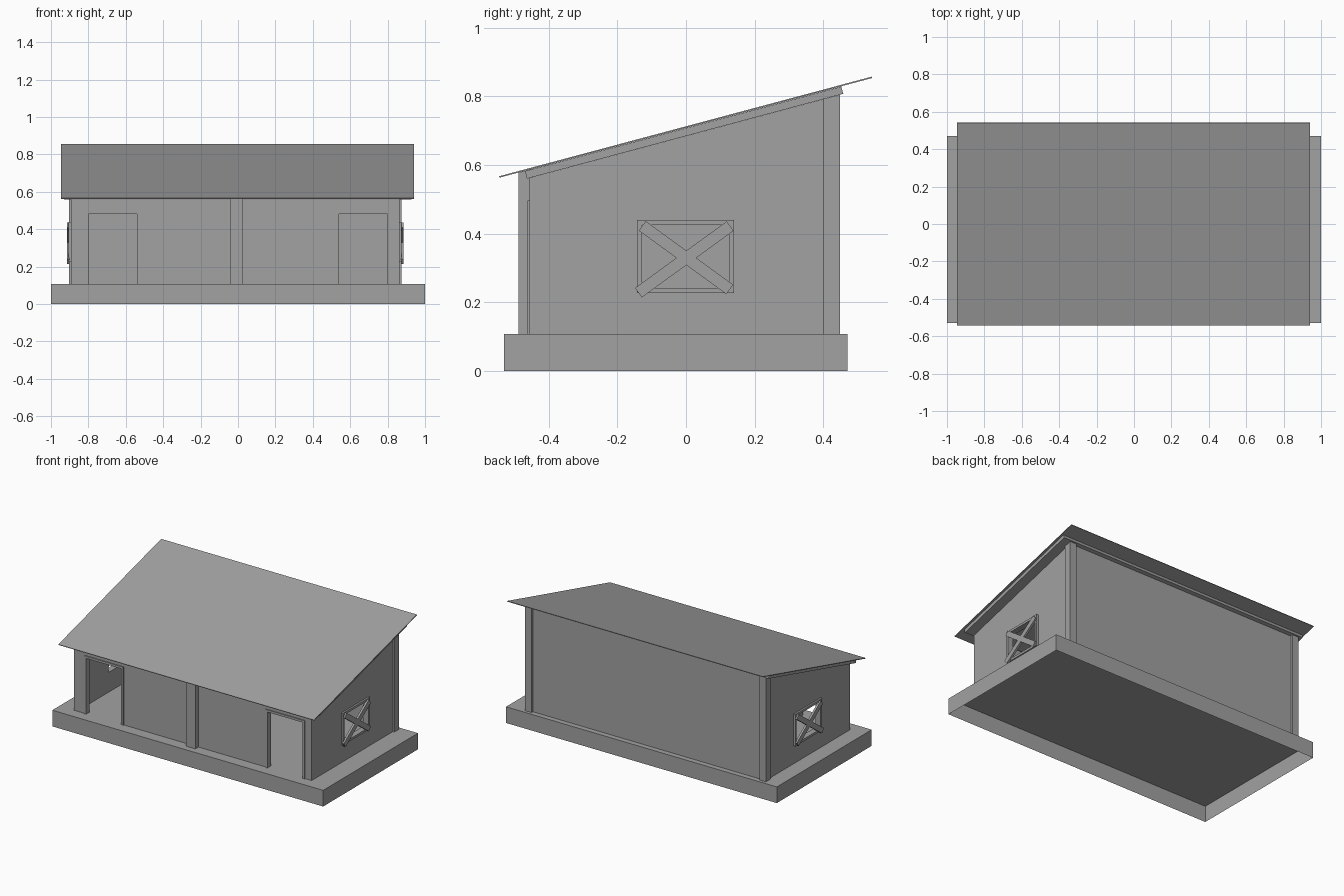
import bpy, bmesh, math
from mathutils import Matrix, Vector

if "Cube" in bpy.data.objects:
    bpy.data.objects.remove(bpy.data.objects["Cube"], do_unlink=True)

GREY = (0.36, 0.36, 0.36, 1)
mat = bpy.data.materials.new("plain grey")
mat.use_nodes = True
mat.diffuse_color = GREY
mat.node_tree.nodes["Principled BSDF"].inputs["Base Color"].default_value = GREY

FLOOR = 0.108
SLOPE = 0.268


def ceiling(y):
    return 0.684 + SLOPE * y


def finish(name, bm):
    bmesh.ops.recalc_face_normals(bm, faces=bm.faces)
    mesh = bpy.data.meshes.new(name)
    bm.to_mesh(mesh)
    bm.free()
    obj = bpy.data.objects.new(name, mesh)
    bpy.context.collection.objects.link(obj)
    mesh.materials.append(mat)
    return obj


def prism(name, outline, axis, start, end):
    """Extrude an outline (y, z) along x, or (x, z) along y."""
    bm = bmesh.new()
    place = (lambda a, b: (start, a, b)) if axis == "x" else (lambda a, b: (a, start, b))
    face = bm.faces.new([bm.verts.new(place(a, b)) for a, b in outline])
    out = bmesh.ops.extrude_face_region(bm, geom=[face], use_keep_orig=True)
    move = Vector((end - start, 0, 0)) if axis == "x" else Vector((0, end - start, 0))
    verts = [g for g in out["geom"] if isinstance(g, bmesh.types.BMVert)]
    bmesh.ops.translate(bm, vec=move, verts=verts)
    return finish(name, bm)


def box(name, x, y, z, turn=0.0):
    """Box from three (low, high) ranges, turned about its own x axis."""
    bm = bmesh.new()
    mid = Vector([(lo + hi) / 2 for lo, hi in (x, y, z)])
    size = [hi - lo for lo, hi in (x, y, z)]
    m = Matrix.Translation(mid) @ Matrix.Rotation(turn, 4, "X") @ Matrix.Diagonal((*size, 1))
    bmesh.ops.create_cube(bm, size=1, matrix=m)
    return finish(name, bm)


def under_roof(name, x0, x1, y0, y1, lift=0.0):
    """Upright piece whose top follows the roof pitch."""
    return prism(name, [(y0, FLOOR), (y1, FLOOR), (y1, ceiling(y1) + lift),
                        (y0, ceiling(y0) + lift)], "x", x0, x1)


# Base, open underneath
bm = bmesh.new()
bmesh.ops.create_cube(bm, size=1, matrix=Matrix.Translation((0, -0.03, FLOOR / 2))
                      @ Matrix.Diagonal((2, 1, FLOOR, 1)))
bm.normal_update()
bmesh.ops.delete(bm, geom=[f for f in bm.faces if f.normal.z < -0.5], context="FACES")
finish("base", bm)

# Roof sheet and the deck below it
prism("roof_sheet", [(-0.543, 0.563), (0.542, 0.853), (0.541, 0.857), (-0.544, 0.567)],
      "x", -0.946, 0.942)
prism("roof_deck", [(-0.463, 0.56), (0.458, 0.807), (0.452, 0.828), (-0.469, 0.582)],
      "x", -0.93, 0.928)

# Front wall with two doorways
LEFT, RIGHT = 0.863, -0.893
DOOR_IN, DOOR_OUT, DOOR_TOP, FRONT = 0.54, 0.8, 0.481, -0.455
top = ceiling(FRONT)
outline = [(RIGHT, top), (RIGHT, FLOOR)]
for a, b in ((-DOOR_OUT, -DOOR_IN), (DOOR_IN, DOOR_OUT)):
    outline += [(a, FLOOR), (a, DOOR_TOP), (b, DOOR_TOP), (b, FLOOR)]
outline += [(LEFT, FLOOR), (LEFT, top)]
prism("front_wall", outline, "y", FRONT, FRONT + 0.03)

# Door trims
TRIM = 0.015
for side, a, b in (("right", -DOOR_OUT, -DOOR_IN), ("left", DOOR_IN, DOOR_OUT)):
    prism(side + "_door_trim",
          [(a - TRIM, FLOOR), (a - TRIM, DOOR_TOP + TRIM), (b + TRIM, DOOR_TOP + TRIM),
           (b + TRIM, FLOOR), (b, FLOOR), (b, DOOR_TOP), (a, DOOR_TOP), (a, FLOOR)],
          "y", FRONT - 0.006, FRONT)

# Back wall, partition and posts
under_roof("back_wall", RIGHT, LEFT, 0.41, 0.435)
under_roof("partition", -0.02, 0.004, FRONT + 0.03, 0.41)
under_roof("front_post", -0.043, 0.027, -0.488, FRONT + 0.01, 0.024)
under_roof("left_back_post", 0.826, 0.874, 0.401, 0.449)
under_roof("right_back_post", -0.904, -0.856, 0.401, 0.449)

# Side walls, each with a braced window
Y0, Y1, Z0, Z1 = -0.143, 0.14, 0.227, 0.44
for side, outer, s in (("left", LEFT, 1), ("right", RIGHT, -1)):
    def span(a, b):
        return tuple(sorted((outer + s * a, outer + s * b)))

    wall = under_roof(side + "_wall", *span(-0.024, 0), FRONT, 0.43)
    cutter = box(side + "_window_cutter", span(-0.1, 0.1), (Y0 + TRIM, Y1 - TRIM),
                 (Z0 + TRIM, Z1 - TRIM))
    cutter.hide_render = True
    cut = wall.modifiers.new("window", "BOOLEAN")
    cut.operation = "DIFFERENCE"
    cut.solver = "EXACT"
    cut.object = cutter
    bpy.context.view_layer.objects.active = wall
    bpy.ops.object.modifier_apply(modifier=cut.name)
    bpy.data.objects.remove(cutter, do_unlink=True)

    depth = span(-0.026, 0.012)
    for part, y, z in (("sill", (Y0, Y1), (Z0, Z0 + TRIM)),
                       ("head", (Y0, Y1), (Z1 - TRIM, Z1)),
                       ("front_jamb", (Y0, Y0 + TRIM), (Z0 + TRIM, Z1 - TRIM)),
                       ("back_jamb", (Y1 - TRIM, Y1), (Z0 + TRIM, Z1 - TRIM))):
        box(f"{side}_window_{part}", depth, y, z)
    for part, length, turn, shift in (("rising", 0.33, 36, -0.005), ("falling", 0.315, -36, 0)):
        box(f"{side}_window_{part}_brace", span(0.008, 0.022),
            (shift - length / 2, shift + length / 2), (0.313 + shift, 0.347 + shift),
            math.radians(turn))
